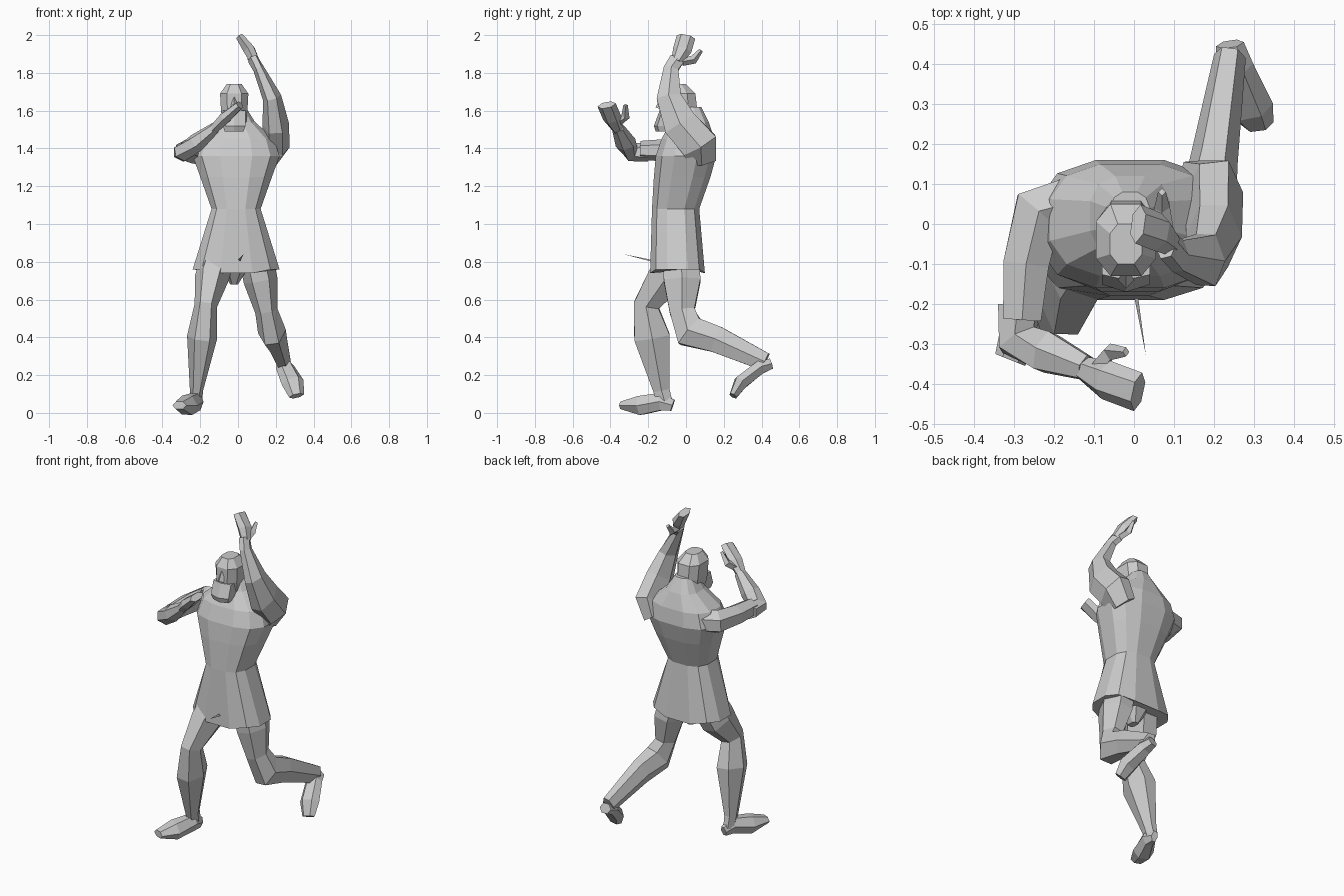
import bpy
import bmesh
from math import cos, sin, pi, copysign
from mathutils import Vector

default_cube = bpy.data.objects.get("Cube")
if default_cube:
    bpy.data.objects.remove(default_cube)

grey = (.6, .6, .6, 1)
clay = bpy.data.materials.new("plain_grey")
clay.use_nodes = True
clay.diffuse_color = grey
clay.node_tree.nodes["Principled BSDF"].inputs["Base Color"].default_value = grey

SIDEWAYS, FORWARD, UPRIGHT = Vector((1, 0, 0)), Vector((0, 1, 0)), Vector((0, 0, 1))


def finish(name, bm):
    """Turn the bmesh into a flat-shaded object with the shared material."""
    bmesh.ops.recalc_face_normals(bm, faces=bm.faces)
    mesh = bpy.data.meshes.new(name)
    bm.to_mesh(mesh)
    bm.free()
    mesh.materials.append(clay)
    part = bpy.data.objects.new(name, mesh)
    bpy.context.collection.objects.link(part)
    return part


def skin(name, rings):
    """Join rings of points into a closed faceted skin."""
    bm = bmesh.new()
    loops = [[bm.verts.new(point) for point in ring] for ring in rings]
    for lower, upper in zip(loops, loops[1:]):
        for i in range(len(lower)):
            bm.faces.new((lower[i - 1], lower[i], upper[i], upper[i - 1]))
    bm.faces.new(loops[0])
    bm.faces.new(loops[-1])
    return finish(name, bm)


def limb(name, path, across, thickness=1, tip_thickness=None, sides=6):
    """Sweep a polygon along stations of x, y, z and half width.

    The depth is the half width times a thickness that blends towards the tip.
    """
    if tip_thickness is None:
        tip_thickness = thickness
    points = [Vector(station[:3]) for station in path]
    last = len(points) - 1
    rings = []
    for i, centre in enumerate(points):
        along = (points[min(i + 1, last)] - points[max(i - 1, 0)]).normalized()
        side = (across - along * across.dot(along)).normalized()
        blend = thickness + (tip_thickness - thickness) * i / last
        side, depth = side * path[i][3], along.cross(side) * path[i][3] * blend
        turns = [2 * pi * k / sides for k in range(sides)]
        rings.append([centre + side * cos(turn) + depth * sin(turn) / sin(pi / 3)
                      for turn in turns])
    return skin(name, rings)


def stack(name, levels, sides, middle=-.02, squareness=.75):
    """Pile up rounded-box rings given as z, half width, front y and back y."""
    def rounded(value):
        return copysign(min(1, abs(value) / cos(pi / sides)) ** squareness, value)

    rings = []
    for z, half, front, back in levels:
        turns = [2 * pi * (k + .5) / sides for k in range(sides)]
        rings.append([(middle + half * rounded(cos(turn)),
                       (front + back) / 2 + (back - front) / 2 * rounded(sin(turn)), z)
                      for turn in turns])
    return skin(name, rings)


# Tunic with a flared skirt, narrow waist and broad upper back
tunic = stack("tunic", [
    (.74, .23, -.19, .1),
    (1.08, .13, -.18, .07),
    (1.25, .19, -.17, .13),
    (1.36, .23, -.16, .16),
    (1.45, .2, -.13, .15),
    (1.54, .1, -.08, .12),
    (1.62, .05, -.05, .08)], sides=12, middle=-.01)

# Uneven hem, raised at the sides
for vertex in tunic.data.vertices:
    spot = vertex.co
    if spot.z < .8 and abs(spot.x) > .15:
        spot.z += .02

# Loose pointed flap at the front of the skirt
flap = bmesh.new()
flap.faces.new([flap.verts.new(corner) for corner in
                ((0, -.18, .81), (.01, -.18, .8), (.03, -.33, .84))])
finish("tunic_flap", flap)

# Hips between the thighs
stack("hips", [(.68, .02, -.06, 0), (.76, .07, -.12, .04), (.9, .12, -.14, .04)], sides=8)

# Head, beard and nose
stack("head", [
    (1.5, .06, -.1, .05),
    (1.6, .07, -.13, .06),
    (1.69, .075, -.13, .05),
    (1.74, .04, -.1, 0)], sides=8)
stack("beard", [
    (1.49, .05, -.16, -.06),
    (1.52, .06, -.17, -.06),
    (1.6, .06, -.14, -.06)], sides=6)
limb("nose", [(-.02, -.12, 1.67, .01), (-.02, -.14, 1.61, .02)], SIDEWAYS, sides=4)

# Left arm, raised overhead
limb("left_arm", [
    (.15, .08, 1.34, .06),
    (.2, .07, 1.42, .075),
    (.2, -.03, 1.53, .07),
    (.18, -.09, 1.67, .05),
    (.11, -.08, 1.82, .03),
    (.08, -.05, 1.87, .03)], SIDEWAYS, thickness=1.3)
limb("left_hand", [
    (.09, -.05, 1.86, .03),
    (.06, -.02, 1.92, .05),
    (.01, 0, 1.99, .05)], FORWARD, thickness=.8, tip_thickness=.4)
limb("left_thumb", [
    (.08, -.02, 1.86, .02),
    (.07, .04, 1.87, .02),
    (.07, .08, 1.92, .01)], SIDEWAYS, sides=4)

# Right arm, bent across the chest
limb("right_upper_arm", [
    (-.13, .06, 1.38, .07),
    (-.24, .03, 1.39, .07),
    (-.27, -.1, 1.39, .06),
    (-.28, -.24, 1.39, .05)], UPRIGHT, thickness=.95)
limb("right_forearm", [
    (-.29, -.2, 1.38, .05),
    (-.29, -.29, 1.38, .05),
    (-.22, -.32, 1.43, .05),
    (-.12, -.36, 1.51, .03)], UPRIGHT)
limb("right_hand", [
    (-.13, -.36, 1.5, .03),
    (-.07, -.39, 1.56, .05),
    (.01, -.42, 1.63, .05)], FORWARD, thickness=.8, tip_thickness=.4)
limb("right_thumb", [
    (-.09, -.36, 1.54, .02),
    (-.06, -.32, 1.57, .02),
    (-.02, -.32, 1.63, .01)], SIDEWAYS, sides=4)

# Right leg, planted in front
limb("right_leg", [
    (-.1, -.05, .84, .09),
    (-.14, -.11, .71, .09),
    (-.17, -.21, .57, .06),
    (-.19, -.18, .4, .08),
    (-.22, -.13, .12, .035),
    (-.22, -.11, .05, .03)], SIDEWAYS, tip_thickness=1.3)
limb("right_foot", [
    (-.21, -.07, .04, .02),
    (-.22, -.13, .06, .04),
    (-.27, -.24, .04, .06),
    (-.31, -.34, .04, .04)], SIDEWAYS, thickness=1.5, tip_thickness=.5)

# Left leg, trailing and bent at the knee
limb("left_leg", [
    (.09, -.03, .84, .09),
    (.12, -.02, .7, .09),
    (.15, -.02, .54, .06),
    (.18, .02, .43, .075),
    (.2, .16, .39, .06),
    (.24, .42, .27, .04)], SIDEWAYS, thickness=1.05, tip_thickness=1.2)
limb("left_foot", [
    (.24, .45, .26, .035),
    (.25, .39, .24, .05),
    (.29, .29, .16, .06),
    (.31, .25, .09, .04)], SIDEWAYS, thickness=.8, tip_thickness=.5)
